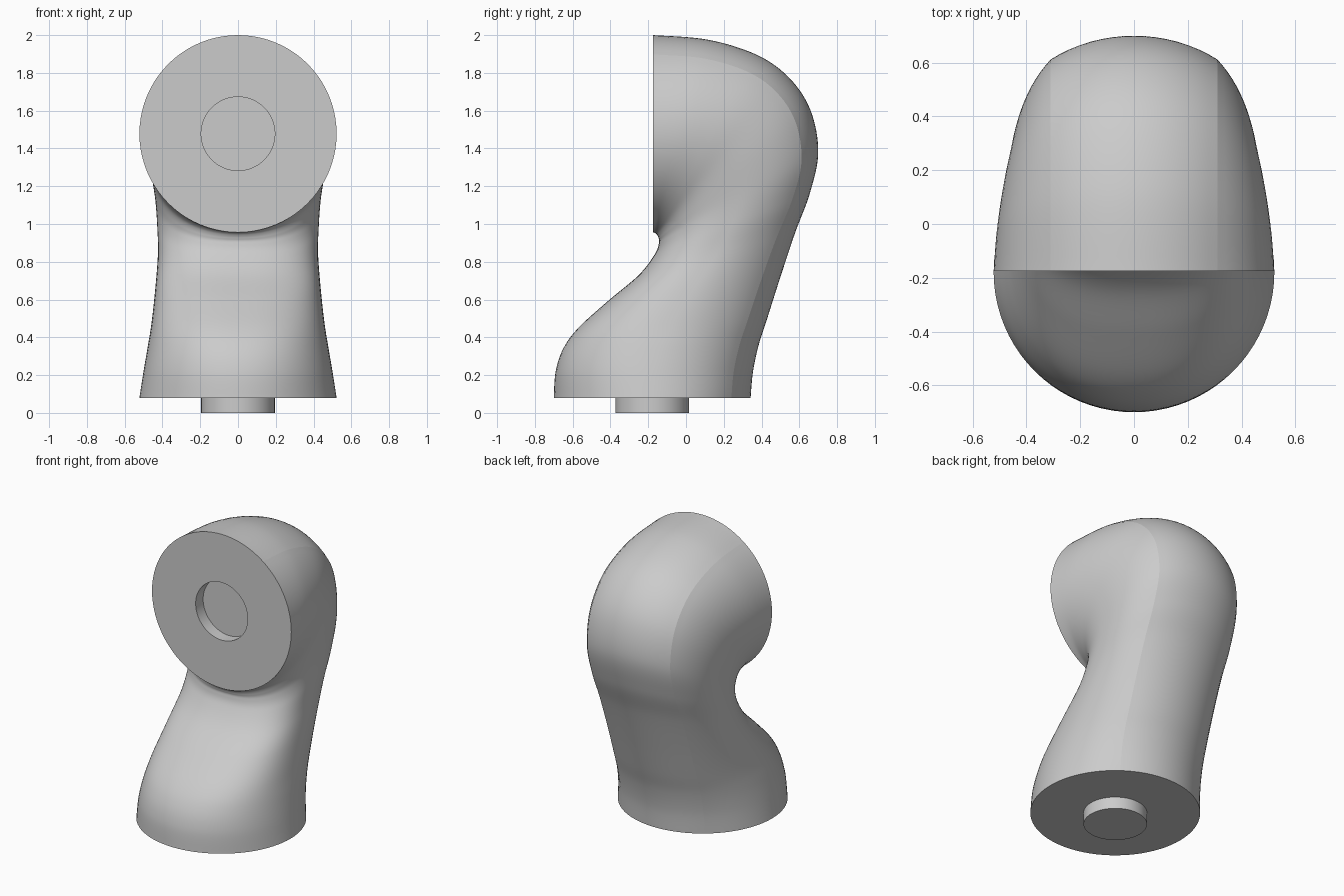
import bpy, bmesh, math
from mathutils import Vector

if "Cube" in bpy.data.objects:
    bpy.data.objects.remove(bpy.data.objects["Cube"])

R = 0.522          # radius of both round end faces
PEG = 0.195        # radius of peg and socket
EDGE_X = 0.31      # the back ridge keeps a constant width

# stations: inner y, inner z, outer y, outer z, half width, front squareness
S = [
    (-.70, .08, .342, .08, .522, 2.0), (-.69, .22, .355, .22, .50, 2.1),
    (-.65, .34, .385, .36, .478, 2.2), (-.57, .45, .43, .50, .458, 2.35),
    (-.41, .595, .50, .72, .438, 2.5), (-.25, .73, .58, .96, .424, 2.6),
    (-.165, .84, .655, 1.16, .428, 2.6), (-.143, .90, .70, 1.38, .437, 2.5),
    (-.145, .925, .66, 1.60, .452, 2.35), (-.152, .941, .55, 1.77, .468, 2.2),
    (-.16, .95, .38, 1.893, .489, 2.1), (-.168, .954, .12, 1.975, .51, 2.0),
    (-.175, .956, -.175, 2.0, .522, 2.0),
]
NB, NS, NF = 8, 12, 20   # segments of back arc, side and front, per half


def spline(u):
    i = min(int(u), len(S) - 2)
    t = u - i
    p = [S[max(0, min(len(S) - 1, i + k))] for k in (-1, 0, 1, 2)]
    return [0.5 * (2 * b + (c - a) * t + (2 * a - 5 * b + 4 * c - d) * t * t
                   + (3 * b - a - 3 * c + d) * t ** 3) for a, b, c, d in zip(*p)]


def section(u):
    iy, iz, oy, oz, w, n = spline(u)
    inner, outer = Vector((0, iy, iz)), Vector((0, oy, oz))
    depth = (inner - outer).length
    axis = (inner - outer) / depth
    c = depth / 2
    a0 = math.asin(EDGE_X / R)
    d0 = R * (1 - math.cos(a0))
    half = []
    for k in range(NB):                       # round back strip
        a = a0 * k / NB
        half.append((R * math.sin(a), R * (1 - math.cos(a))))
    p0 = math.acos(EDGE_X / w)
    b = (c - d0) / math.sin(p0)
    for k in range(NS):                       # side from ridge to widest point
        p = p0 * (1 - k / NS)
        half.append((w * math.cos(p), c - b * math.sin(p)))
    for k in range(NF + 1):                   # squarish front
        p = math.pi / 2 * k / NF
        half.append((w * max(0, math.cos(p)) ** (2 / n),
                     c + (depth - c) * math.sin(p) ** (2 / n)))
    half[-1] = (0, depth)
    loop = half + [(-x, d) for x, d in half[-2:0:-1]]
    return [outer + axis * d + Vector((x, 0, 0)) for x, d in loop]


def scaled(loop, shift):
    ctr = (loop[0] + loop[NB + NS + NF]) / 2
    return [ctr + (p - ctr) * (PEG / R) + Vector(shift) for p in loop]


# rings: peg, lofted body, recessed socket
M = 8
body = [section(k / M) for k in range((len(S) - 1) * M + 1)]
rings = ([scaled(body[0], (0, 0, -.08)), scaled(body[0], (0, 0, 0))] + body
         + [scaled(body[-1], (0, 0, 0)), scaled(body[-1], (0, .08, 0))])

bm = bmesh.new()
vr = [[bm.verts.new(p) for p in r] for r in rings]
N = len(vr[0])
for a, b in zip(vr, vr[1:]):
    for j in range(N):
        bm.faces.new((a[j], a[(j + 1) % N], b[(j + 1) % N], b[j]))
bm.faces.new(vr[0])
bm.faces.new(vr[-1])
bmesh.ops.recalc_face_normals(bm, faces=bm.faces[:])
for f in bm.faces:
    f.smooth = True
for e in bm.edges:
    e.smooth = e.calc_face_angle(0) < math.radians(40)
# soft ridge along both sides of the back
for a, b in zip(vr[2:-2], vr[3:-2]):
    for j in (NB, N - NB):
        bm.edges.get((a[j], b[j])).smooth = False

mesh = bpy.data.meshes.new("curved_elbow_joint")
bm.to_mesh(mesh)
bm.free()
bpy.context.collection.objects.link(bpy.data.objects.new("curved_elbow_joint", mesh))
